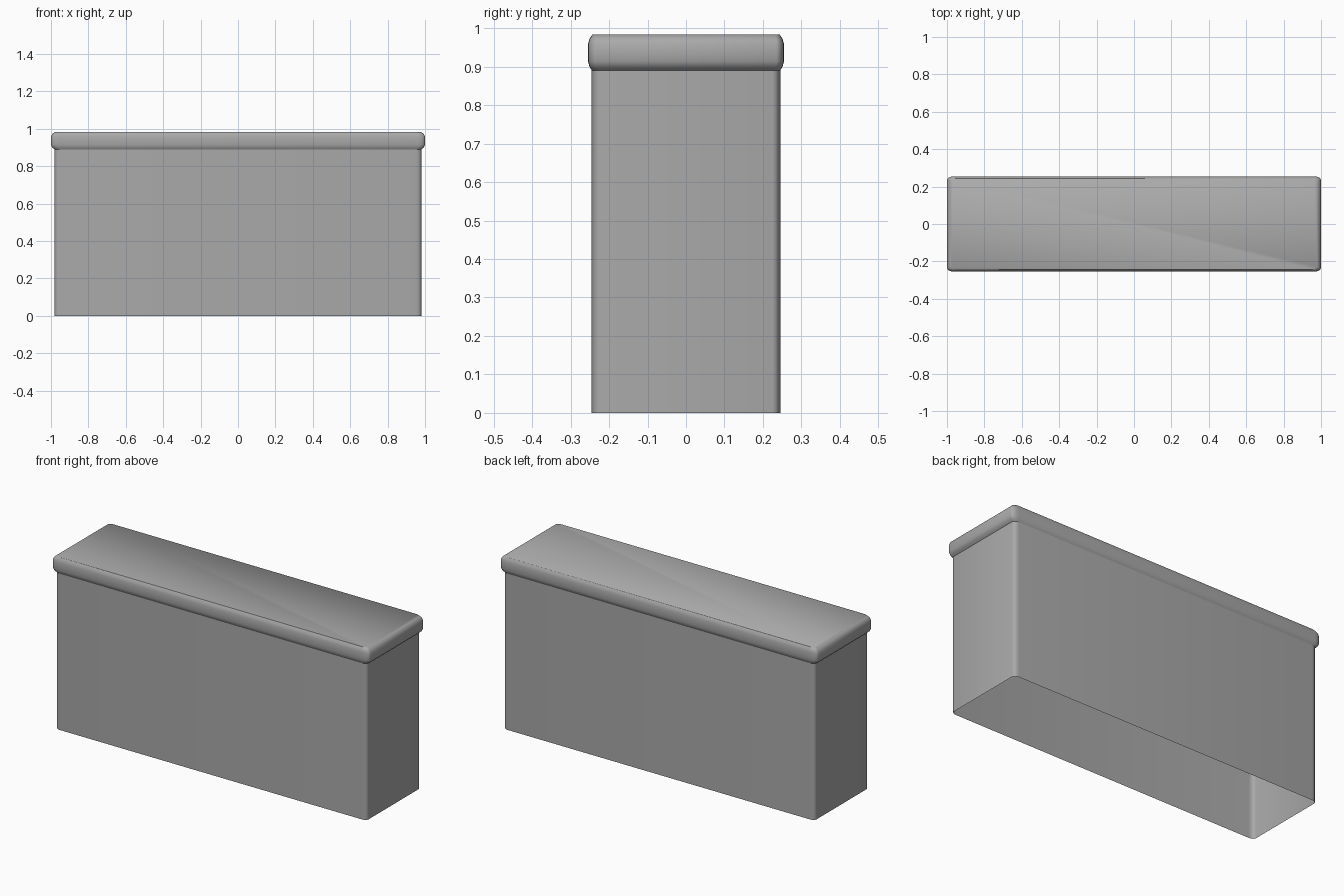
import bpy
import bmesh
from math import cos, sin, pi, radians

cube = bpy.data.objects.get("Cube")
if cube:
    bpy.data.objects.remove(cube, do_unlink=True)

grey = bpy.data.materials.new("mid grey")
grey.use_nodes = True
colour = (0.4, 0.4, 0.4, 1)
grey.diffuse_color = colour
grey.node_tree.nodes["Principled BSDF"].inputs["Base Color"].default_value = colour

CORNER_STEPS = 4


def ring(bm, half_x, half_y, z, rx, ry):
    """Rounded rectangle of vertices at one height."""
    verts = []
    for quarter, (sx, sy) in enumerate([(1, 1), (-1, 1), (-1, -1), (1, -1)]):
        for step in range(CORNER_STEPS + 1):
            a = (quarter + step / CORNER_STEPS) * pi / 2
            verts.append(bm.verts.new((sx * (half_x - rx) + rx * cos(a),
                                       sy * (half_y - ry) + ry * sin(a), z)))
    return verts


def loft(name, rows, cap):
    """Skin the rings, optionally closing the top one."""
    bm = bmesh.new()
    rings = [ring(bm, *row) for row in rows]
    for low, high in zip(rings, rings[1:]):
        n = len(low)
        for i in range(n):
            j = (i + 1) % n
            bm.faces.new((low[i], low[j], high[j], high[i]))
    if cap:
        bm.faces.new(rings[-1])
    mesh = bpy.data.meshes.new(name)
    bm.to_mesh(mesh)
    bm.free()
    mesh.materials.append(grey)
    obj = bpy.data.objects.new(name, mesh)
    bpy.context.collection.objects.link(obj)
    bpy.ops.object.select_all(action="DESELECT")
    obj.select_set(True)
    bpy.context.view_layer.objects.active = obj
    bpy.ops.object.shade_smooth_by_angle(angle=radians(50))
    return obj


# Hollow body, open at the bottom
loft("body", [(0.98, 0.245, z, 0.03, 0.02) for z in (0, 0.89)], cap=False)

# Overhanging lid with a softly rounded rim
loft("lid", [
    (0.98, 0.245, 0.89, 0.03, 0.02),
    (0.993, 0.251, 0.9, 0.035, 0.017),
    (1.0, 0.255, 0.914, 0.04, 0.02),
    (1.0, 0.255, 0.958, 0.04, 0.02),
    (0.993, 0.251, 0.972, 0.035, 0.017),
    (0.98, 0.244, 0.983, 0.03, 0.015),
], cap=True)
